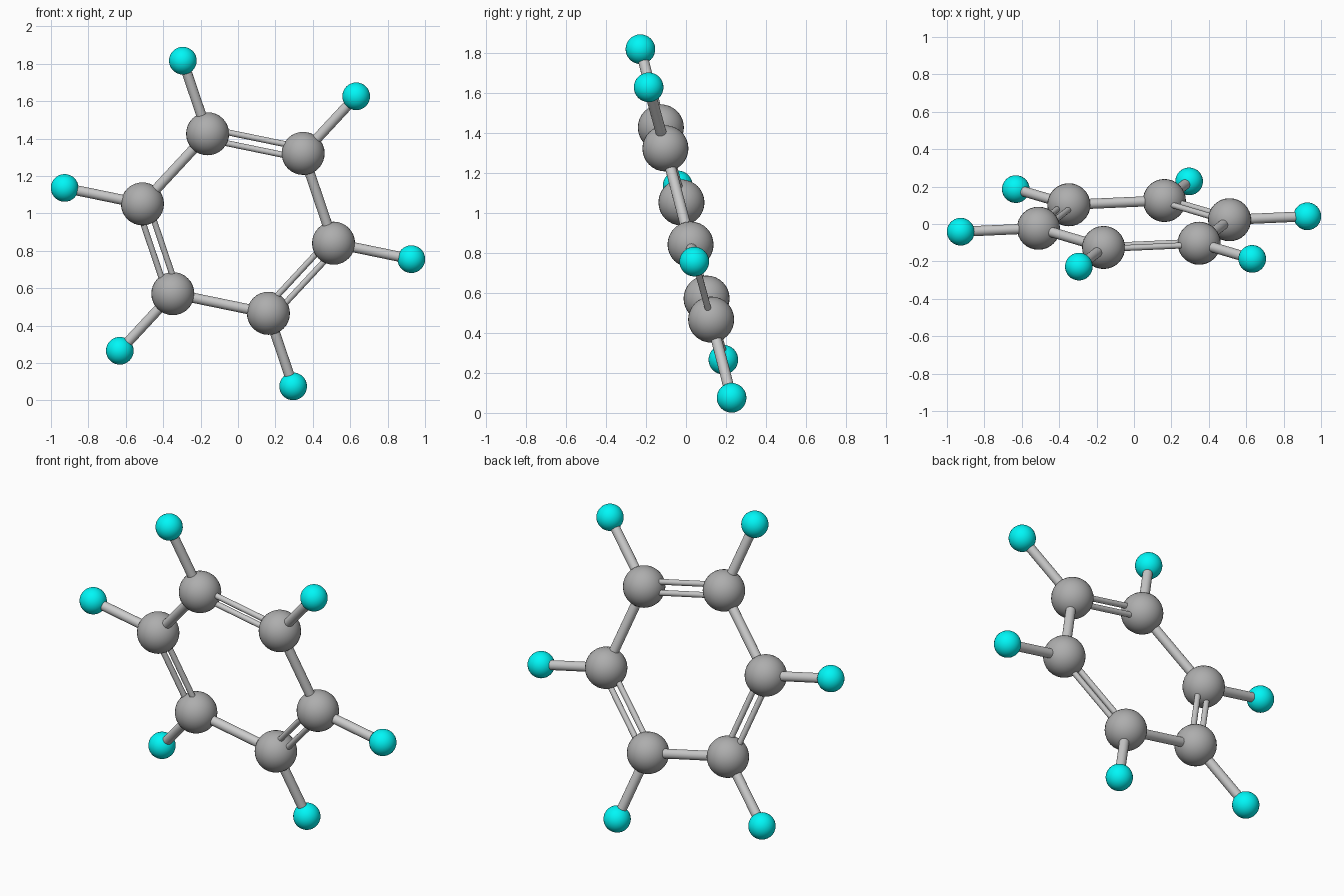
import bpy
from math import sin, cos, radians
from mathutils import Vector

if "Cube" in bpy.data.objects:
    bpy.data.objects.remove(bpy.data.objects["Cube"])

CENTRE = Vector((0, 0, 0.946))
RING_R, OUTER_R = 0.522, 0.947
CARBON_R, HYDROGEN_R = 0.115, 0.074
SINGLE_R, DOUBLE_R, DOUBLE_GAP = 0.027, 0.016, 0.03

# tilted ring plane: u points to the upper left atom, v turns towards the right
normal = Vector((-0.01, -1, -0.265)).normalized()
u = Vector((-0.294, -0.228, 0.868))
u = (u - normal * u.dot(normal)).normalized()
v = u.cross(normal).normalized()
if v.x < 0:
    v = -v


def material(name, color):
    m = bpy.data.materials.new(name)
    m.diffuse_color = color
    m.use_nodes = True
    m.node_tree.nodes["Principled BSDF"].inputs["Base Color"].default_value = m.diffuse_color
    return m


dark = material("dark_grey", (0.42, 0.42, 0.42, 1))
cyan = material("cyan", (0.0, 0.93, 0.93, 1))


def polar(i, r):
    a = radians(60 * i)
    return CENTRE + (u * cos(a) + v * sin(a)) * r


def smooth(name):
    bpy.ops.object.shade_smooth_by_angle(angle=radians(40))
    bpy.context.object.name = name


def ball(name, p, r, mat):
    bpy.ops.mesh.primitive_uv_sphere_add(segments=32, ring_count=16, radius=r, location=p)
    bpy.context.object.data.materials.append(mat)
    smooth(name)


def rod(name, a, b, r):
    d = b - a
    bpy.ops.mesh.primitive_cylinder_add(vertices=24, radius=r, depth=d.length,
                                        location=(a + b) / 2,
                                        rotation=d.to_track_quat('Z', 'Y').to_euler())
    smooth(name)


for i in range(6):
    c, h, n = polar(i, RING_R), polar(i, OUTER_R), polar(i + 1, RING_R)
    # atoms
    ball(f"ring_atom_{i + 1}", c, CARBON_R, dark)
    ball(f"outer_atom_{i + 1}", h, HYDROGEN_R, cyan)
    # outer bond
    rod(f"outer_bond_{i + 1}", c, h, SINGLE_R)
    # ring bonds alternate double and single
    if i % 2 == 0:
        side = (n - c).cross(normal).normalized() * DOUBLE_GAP
        rod(f"double_bond_{i + 1}_a", c + side, n + side, DOUBLE_R)
        rod(f"double_bond_{i + 1}_b", c - side, n - side, DOUBLE_R)
    else:
        rod(f"single_bond_{i + 1}", c, n, SINGLE_R)
